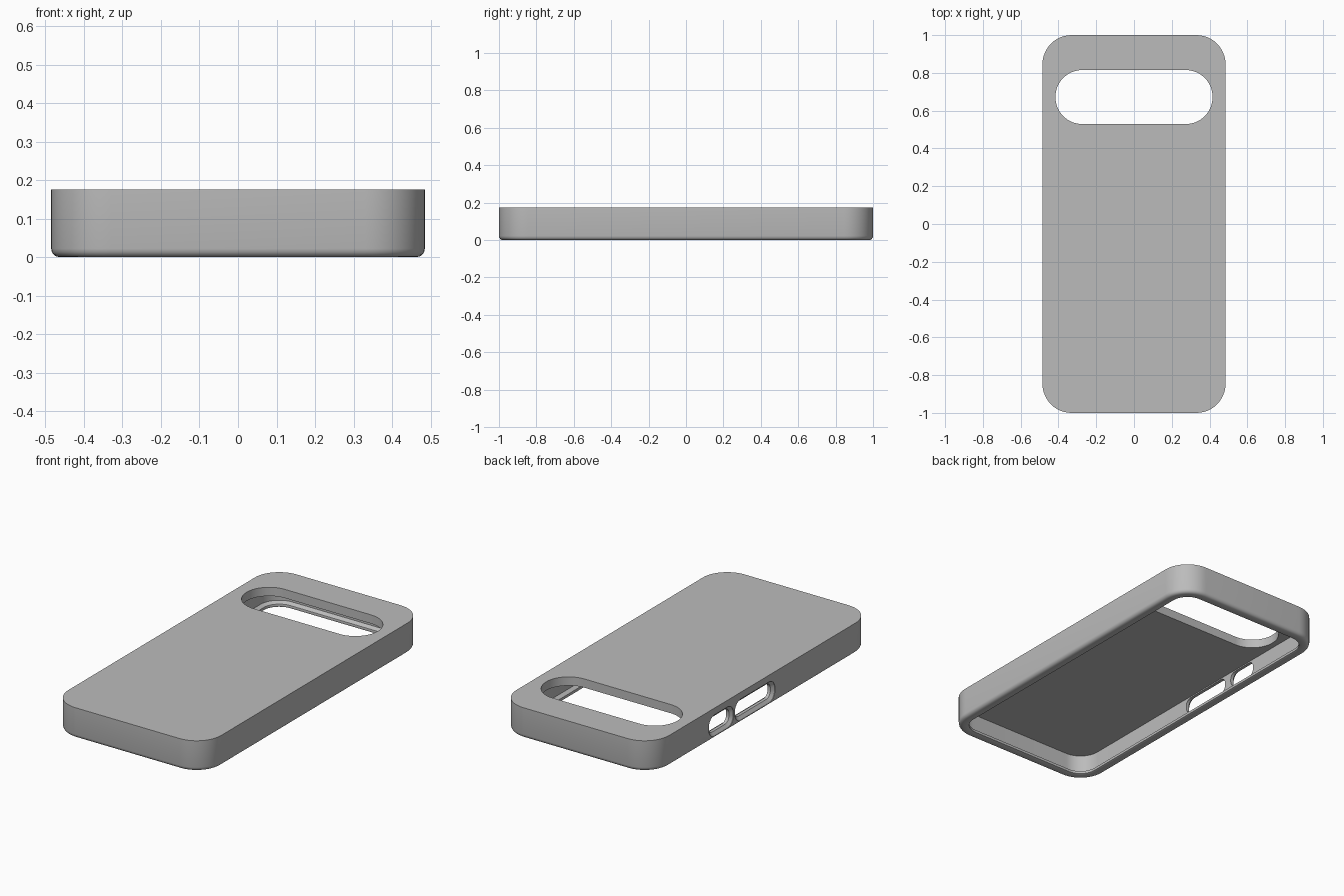
import bpy
import bmesh
import math

if "Cube" in bpy.data.objects:
    bpy.data.objects.remove(bpy.data.objects["Cube"])

grey = bpy.data.materials.new("soft grey")
grey.diffuse_color = (0.5, 0.5, 0.5, 1)
grey.use_nodes = True
grey.node_tree.nodes["Principled BSDF"].inputs["Base Color"].default_value = grey.diffuse_color


def rounded_rect(half_u, half_v, radius, steps=12):
    """Counter-clockwise outline of a rounded rectangle."""
    pts = []
    for k, (su, sv) in enumerate([(1, 1), (-1, 1), (-1, -1), (1, -1)]):
        for i in range(steps + 1):
            a = math.pi / 2 * (k + i / steps)
            pts.append((su * (half_u - radius) + radius * math.cos(a),
                        sv * (half_v - radius) + radius * math.sin(a)))
    return pts


def loft(name, rings):
    """Closed solid through a list of equal-length 3D rings."""
    bm = bmesh.new()
    loops = [[bm.verts.new(p) for p in ring] for ring in rings]
    for a, b in zip(loops, loops[1:]):
        n = len(a)
        for i in range(n):
            j = (i + 1) % n
            bm.faces.new((a[i], a[j], b[j], b[i]))
    bm.faces.new(loops[0])
    bm.faces.new(loops[-1])
    bmesh.ops.recalc_face_normals(bm, faces=bm.faces)
    mesh = bpy.data.meshes.new(name)
    bm.to_mesh(mesh)
    bm.free()
    obj = bpy.data.objects.new(name, mesh)
    bpy.context.collection.objects.link(obj)
    mesh.materials.append(grey)
    return obj


# Case shell: back panel on top, rounded lower edge, inward lip, hollow inside
profile = [(0, 0.175), (0, 0.022), (0.002, 0.013), (0.007, 0.006),
           (0.013, 0.002), (0.022, 0), (0.05, 0), (0.056, 0.003),
           (0.058, 0.01), (0.056, 0.018), (0.035, 0.03), (0.035, 0.125)]
shell = loft("phone_case", [
    [(x, y, z) for x, y in rounded_rect(0.485 - d, 1 - d, 0.155 - d)]
    for d, z in profile])

# Camera window through the back panel
cutters = [loft("camera_window_cutter", [
    [(x, y + 0.672, z) for x, y in rounded_rect(0.416, 0.143, 0.142, 16)]
    for z in (0.08, 0.25)])]

# Two button slots in the left wall, flared towards the outside
for name, y0, y1 in (("long_button_cutter", -0.095, 0.232),
                     ("short_button_cutter", 0.28, 0.468)):
    mid, half = (y0 + y1) / 2, (y1 - y0) / 2
    rings = []
    for x, grow in ((-0.51, 0.018), (-0.482, 0.018), (-0.468, 0), (-0.38, 0)):
        rings.append([(x, mid + u, 0.075 + v) for u, v in
                      rounded_rect(half + grow, 0.043 + grow, 0.036 + grow, 8)])
    cutters.append(loft(name, rings))

for cutter in cutters:
    mod = shell.modifiers.new(cutter.name, 'BOOLEAN')
    mod.operation = 'DIFFERENCE'
    mod.solver = 'EXACT'
    mod.object = cutter
    cutter.hide_render = True

# Apply the cuts, then smooth the rounded surfaces
bpy.context.view_layer.objects.active = shell
shell.select_set(True)
for mod in list(shell.modifiers):
    bpy.ops.object.modifier_apply(modifier=mod.name)
for cutter in cutters:
    bpy.data.objects.remove(cutter)
bpy.ops.object.shade_smooth_by_angle(angle=math.radians(35))
